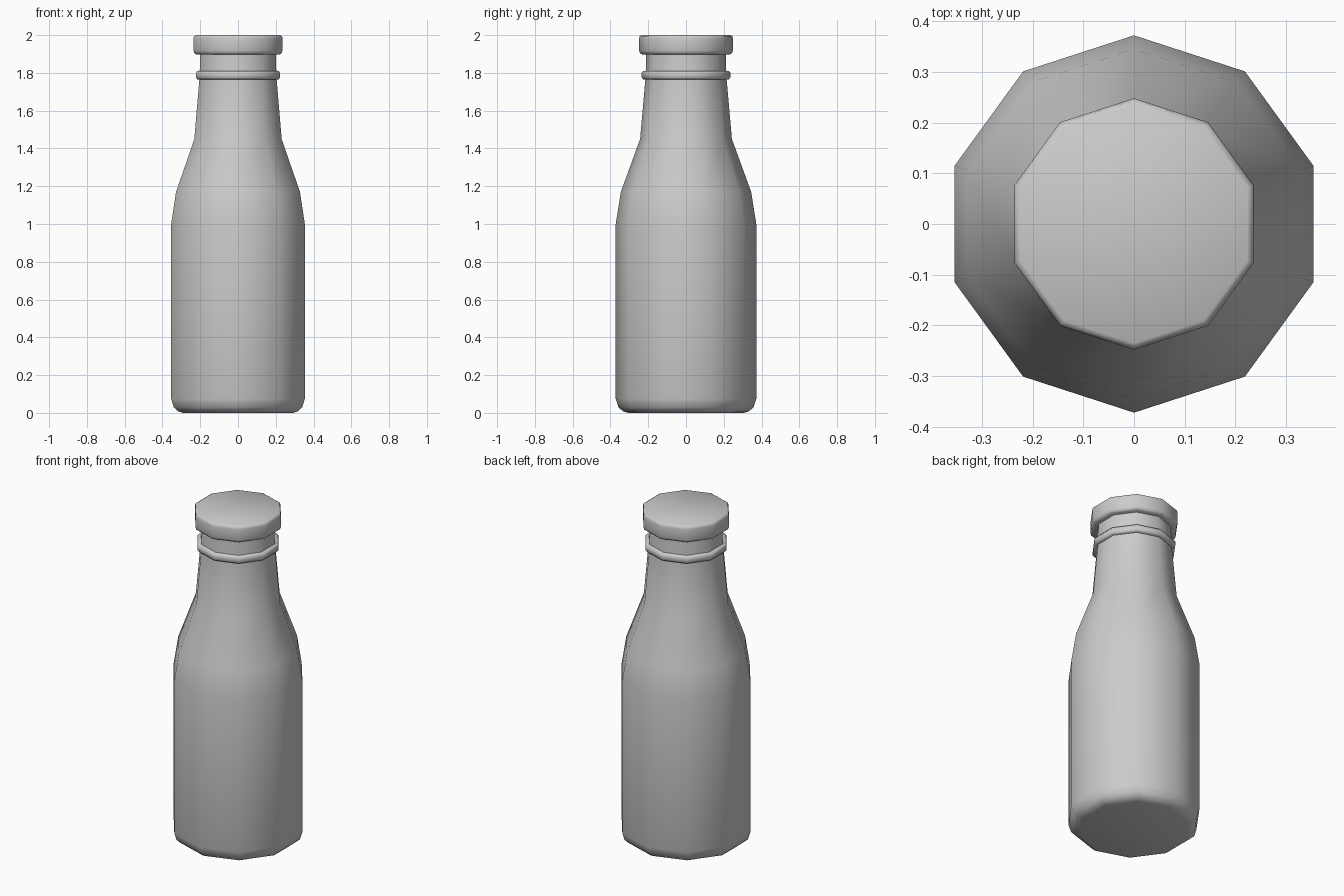
import bpy, bmesh, math

if "Cube" in bpy.data.objects:
    bpy.data.objects.remove(bpy.data.objects["Cube"])

SIDES = 10


def lathe(name, profile, closed_loop=False, angle=60):
    """Turn (radius, z) points into a ten-sided solid with corners on the y axis."""
    bm = bmesh.new()
    rings = []
    for r, z in profile:
        ring = []
        for i in range(SIDES):
            a = math.pi / 2 + 2 * math.pi * i / SIDES
            ring.append(bm.verts.new((r * math.cos(a), r * math.sin(a), z)))
        rings.append(ring)
    pairs = list(zip(rings, rings[1:]))
    if closed_loop:
        pairs.append((rings[-1], rings[0]))
    else:
        bm.faces.new(rings[0])
        bm.faces.new(rings[-1])
    for low, high in pairs:
        for i in range(SIDES):
            j = (i + 1) % SIDES
            bm.faces.new((low[i], low[j], high[j], high[i]))
    bmesh.ops.recalc_face_normals(bm, faces=bm.faces)
    mesh = bpy.data.meshes.new(name)
    bm.to_mesh(mesh)
    bm.free()
    obj = bpy.data.objects.new(name, mesh)
    bpy.context.collection.objects.link(obj)
    bpy.ops.object.select_all(action='DESELECT')
    obj.select_set(True)
    bpy.context.view_layer.objects.active = obj
    bpy.ops.object.shade_smooth_by_angle(angle=math.radians(angle))
    return obj


# Bottle: rounded foot, straight body, sloped shoulder, tapering neck
lathe("bottle_body", [
    (0.305, 0.0), (0.333, 0.008), (0.358, 0.03), (0.372, 0.075),
    (0.372, 1.0), (0.345, 1.17), (0.243, 1.45), (0.214, 1.78), (0.21, 1.92)])

# Rounded ring around the neck
ring_z, ring_r, half = 1.788, 0.215, 0.022
lathe("neck_ring", [
    (ring_r - 0.01, ring_z - half), (ring_r + 0.012, ring_z - half),
    (ring_r + 0.02, ring_z - 0.012), (ring_r + 0.02, ring_z + 0.012),
    (ring_r + 0.012, ring_z + half), (ring_r - 0.01, ring_z + half)],
    closed_loop=True)

# Cap with softened rims
lathe("cap", [
    (0.232, 1.898), (0.243, 1.904), (0.248, 1.918),
    (0.248, 1.982), (0.245, 1.994), (0.235, 2.0)])
